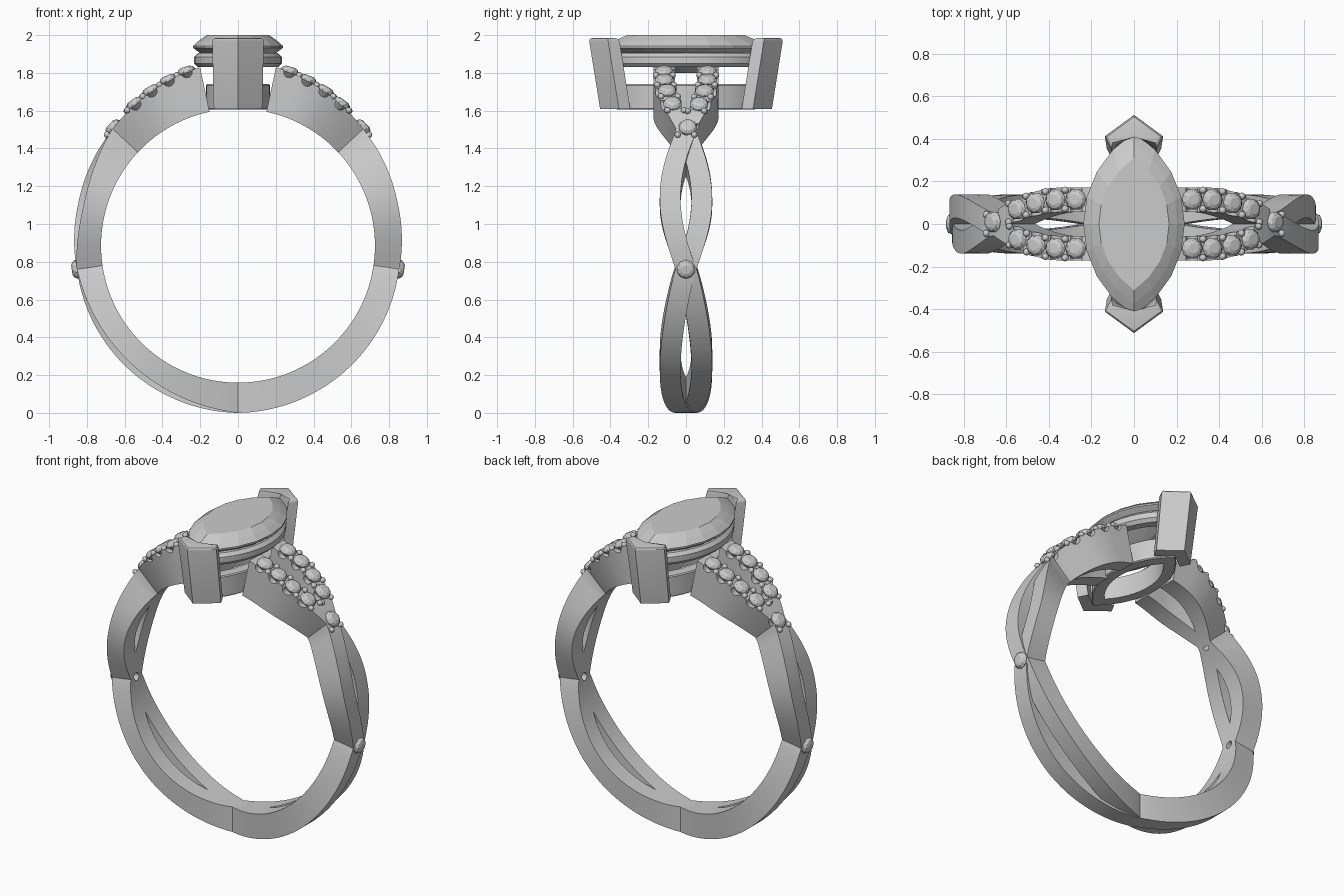
import bpy, bmesh
from math import sin, cos, pi, radians, sqrt, atan2
from mathutils import Matrix, Vector

if "Cube" in bpy.data.objects:
    bpy.data.objects.remove(bpy.data.objects["Cube"])

CZ, R_IN = 0.885, 0.725          # finger hole centre height and radius
metal = []


def finish(name, bm, smooth=True):
    bmesh.ops.recalc_face_normals(bm, faces=bm.faces)
    me = bpy.data.meshes.new(name)
    bm.to_mesh(me)
    bm.free()
    ob = bpy.data.objects.new(name, me)
    bpy.context.collection.objects.link(ob)
    if smooth:
        metal.append(ob)
    return ob


def loft(bm, rings, closed=False):
    """Skin equal-length point loops; cap the ends or close into a loop."""
    vs = [[bm.verts.new(p) for p in ring] for ring in rings]
    n, m = len(rings[0]), len(rings)
    for i in range(m if closed else m - 1):
        a, b = vs[i], vs[(i + 1) % m]
        for j in range(n):
            k = (j + 1) % n
            bm.faces.new((a[j], a[k], b[k], b[j]))
    if not closed:
        bm.faces.new(vs[0])
        bm.faces.new(vs[-1])


def on_ring(deg, y, r):
    t = radians(deg)
    return Vector((r * sin(t), y, CZ + r * cos(t)))


def frame(deg, y, r):
    return Matrix.Translation(on_ring(deg, y, r)) @ Matrix.Rotation(radians(deg), 4, 'Y')


def outer(phi):
    """Outer band radius, phi degrees away from the top."""
    pts = [(0, .985), (12, .966), (48, .905), (75, .875), (100, .862), (180, .885)]
    for (a, ra), (b, rb) in zip(pts, pts[1:]):
        if phi <= b:
            return ra + (rb - ra) * (phi - a) / (b - a)


def section(deg, y, w, ro):
    return [on_ring(deg, y - w / 2, R_IN), on_ring(deg, y + w / 2, R_IN),
            on_ring(deg, y + w / 2, ro), on_ring(deg, y - w / 2, ro)]


def cut(ob, cutter):
    cutter.hide_render = True
    cutter.hide_set(True)
    m = ob.modifiers.new("cut", 'BOOLEAN')
    m.operation, m.object, m.solver = 'DIFFERENCE', cutter, 'EXACT'


def gem(bm, mat, r=0.05):
    """Small round brilliant."""
    rings = [[mat @ Vector((s * cos((j + o) * pi / 5), s * sin((j + o) * pi / 5), z))
              for j in range(10)]
             for s, z, o in ((r * .15, -.045, 0), (r, -.006, 0), (r, .004, 0),
                             (r * .82, .018, .5), (r * .5, .025, 0))]
    loft(bm, rings)


# Drill holes behind the side stones
bm = bmesh.new()
for d in (48, 98.3, -48, -98.3):
    bmesh.ops.create_cone(bm, cap_ends=True, segments=16, radius1=.024, radius2=.024,
                          depth=.4, matrix=frame(d, 0, .8))
drill = finish("drill_cutter", bm, False)

# Two intertwined band strands
for name, s in (("band_strand_a", 1), ("band_strand_b", -1)):
    rings = []
    for i in range(133):
        deg = 47 + i * (266 / 132)
        phi = deg if deg <= 180 else 360 - deg
        side = 1 if deg <= 180 else -1
        if phi < 98.3:
            wave, sgn = sin(pi * max(0, phi - 48) / 50.3), -s * side
        else:
            wave, sgn = sin(pi * (phi - 98.3) / 81.7) ** .85 if phi < 180 else 0, s * side
        wave = max(0, wave)
        dip = .03 * wave if sgn * side > 0 else 0
        rings.append(section(deg, sgn * .084 * wave, .11, outer(phi) - dip))
    bm = bmesh.new()
    loft(bm, rings)
    cut(finish(name, bm), drill)


# Split shoulders with scalloped edges, stones and beads
def leg_y(phi):
    return .115 * sin(pi / 2 * max(0, min(1, (48 - phi) / 28)))


stones, beads = bmesh.new(), bmesh.new()
for sx in (1, -1):
    for sy in (1, -1):
        tag = ("right" if sx > 0 else "left") + ("_back" if sy > 0 else "_front")
        bm = bmesh.new()
        loft(bm, [section(sx * p, sy * leg_y(p), .115 - .025 * max(0, p - 30) / 18, outer(p))
                  for p in [12 + i * 1.5 for i in range(25)]])
        leg = finish("shoulder_" + tag, bm)
        angles = [16.5, 22.8, 29.3, 36, 42]
        angles = angles[:4] if sy < 0 else [16.5, 22.8, 29.5, 36.3, 46.5]
        bm = bmesh.new()
        for k, p in enumerate(angles):
            y, r = sy * leg_y(p), outer(p)
            gem(stones, frame(sx * p, y, r + .004))
            bmesh.ops.create_cone(bm, cap_ends=True, segments=16, radius1=.03, radius2=.03,
                                  depth=.15, matrix=frame(sx * p, y, r) @ Matrix.Rotation(pi / 2, 4, 'X'))
            q = p + 3.25
            for e in (-1, 1):
                bmesh.ops.create_icosphere(beads, subdivisions=2, radius=.017,
                                           matrix=frame(sx * q, sy * leg_y(q) + e * .044, outer(q) + .006))
        cut(leg, finish("scallop_cutter_" + tag, bm, False))
    # side stone at the strand crossing
    gem(stones, frame(sx * 98.3, 0, .864))
finish("accent_stones", stones, False)
finish("stone_beads", beads)


# Marquise outline: two arcs meeting in points on the y axis
def marquise(a, b, z, n=16, shift=0):
    R = (a * a + b * b) / (2 * a)
    t = atan2(b, R - a)
    out = []
    for side in (1, -1):
        for i in range(n):
            u = -t + 2 * t * (i + shift) / n
            out.append(Vector((side * (R * cos(u) - R + a), side * R * sin(u), z)))
    return out


# Centre stone
bm = bmesh.new()
loft(bm, [marquise(a, b, z, 8) for a, b, z in
          ((.03, .06, 1.80), (.14, .25, 1.86), (.228, .41, 1.925), (.238, .43, 1.933),
           (.238, .43, 1.943), (.205, .375, 1.972), (.165, .31, 2.0))])
bmesh.ops.triangulate(bm, faces=[f for f in bm.faces if len(f.verts) == 4])
finish("centre_stone", bm, False)


# Upper and lower gallery rails
def rail(name, a, b, wall, z0, z1, bevel):
    bm = bmesh.new()
    a2, b2 = a - wall, b - wall * 1.6
    c = bevel
    loft(bm, [marquise(a - c, b - c, z0), marquise(a, b, z0 + c), marquise(a, b, z1 - c),
              marquise(a - c, b - c, z1), marquise(a2, b2, z1), marquise(a2, b2, z0)], True)
    return finish(name, bm)


rail("upper_gallery_rail", .232, .42, .06, 1.83, 1.905, .02)
rail("lower_gallery_rail", .17, .37, .065, 1.605, 1.74, .006)

# V-shaped prongs at the two tips
for name, s in (("back_prong", 1), ("front_prong", -1)):
    rings = []
    for apex, x, z in ((.455, .128, 1.61), (.515, .137, 1.985)):
        rings.append([Vector((px, s * py, z)) for px, py in
                      ((0, apex), (x, apex - .1), (x - .03, apex - .16),
                       (0, apex - .085), (.03 - x, apex - .16), (-x, apex - .1))])
    bm = bmesh.new()
    loft(bm, rings)
    top = [e for e in bm.edges if all(v.co.z > 1.9 for v in e.verts)]
    bmesh.ops.bevel(bm, geom=top, offset=.018, segments=3, profile=.5, affect='EDGES')
    finish(name, bm)

# Smooth metal, faceted stones
bpy.ops.object.select_all(action='DESELECT')
for ob in metal:
    ob.select_set(True)
bpy.context.view_layer.objects.active = metal[0]
bpy.ops.object.shade_smooth_by_angle(angle=radians(30))
